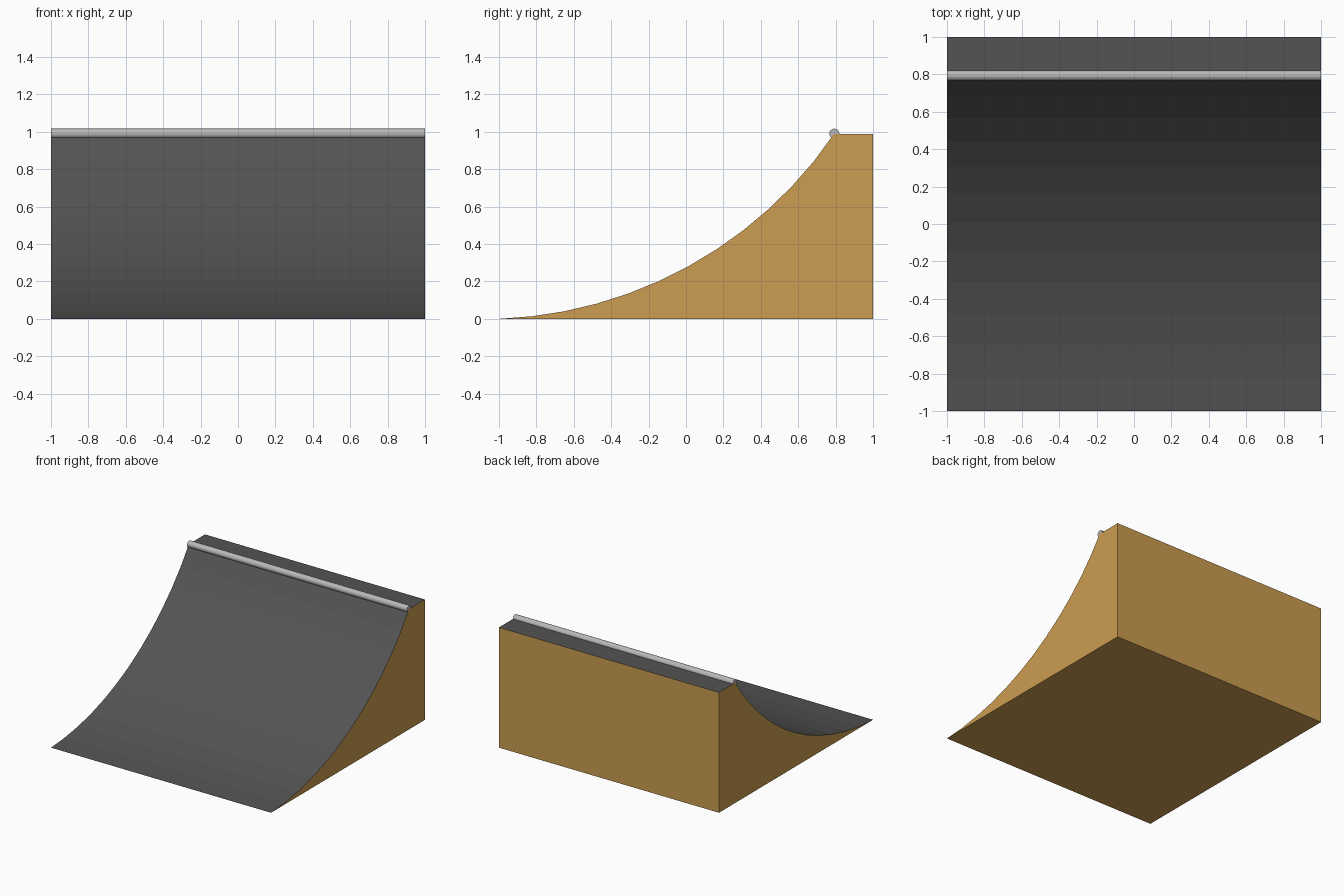
import bpy, bmesh, math

cube = bpy.data.objects.get("Cube")
if cube:
    bpy.data.objects.remove(cube, do_unlink=True)


def material(name, rgb):
    mat = bpy.data.materials.new(name)
    mat.use_nodes = True
    mat.diffuse_color = (*rgb, 1)
    mat.node_tree.nodes["Principled BSDF"].inputs["Base Color"].default_value = (*rgb, 1)
    return mat


wood = material("plywood", (0.6, 0.34, 0.082))
surface = material("dark_riding_surface", (0.088, 0.088, 0.088))
steel = material("steel", (0.48, 0.48, 0.48))

# Side profile: arc from the front edge up to the deck, then the deck and back
RADIUS, STEPS = 2.2756, 12
START, END = math.radians(2.15), math.radians(55.5)
LIP_Y, DECK_Z = 0.79, 0.988
y0 = -1 - RADIUS * math.sin(START)
z0 = RADIUS * math.cos(START)
profile = []
for i in range(STEPS):
    a = START + (END - START) * i / STEPS
    profile.append((y0 + RADIUS * math.sin(a), z0 - RADIUS * math.cos(a)))
profile += [(LIP_Y, DECK_Z), (1, DECK_Z), (1, 0)]

# Ramp body: profile extruded across the width
bm = bmesh.new()
face = bm.faces.new([bm.verts.new((-1, y, z)) for y, z in profile])
ext = bmesh.ops.extrude_face_region(bm, geom=[face])
bmesh.ops.translate(bm, vec=(2, 0, 0),
                    verts=[g for g in ext["geom"] if isinstance(g, bmesh.types.BMVert)])
bmesh.ops.recalc_face_normals(bm, faces=bm.faces)
for f in bm.faces:
    # Upward faces carry the riding surface, the rest is bare plywood
    f.material_index = 1 if f.normal.z > 0.1 else 0
mesh = bpy.data.meshes.new("ramp_body")
bm.to_mesh(mesh)
bm.free()
mesh.materials.append(wood)
mesh.materials.append(surface)
bpy.context.collection.objects.link(bpy.data.objects.new("ramp_body", mesh))

# Steel coping pipe along the lip
bpy.ops.mesh.primitive_cylinder_add(vertices=16, radius=0.027, depth=2,
                                    location=(0, LIP_Y + 0.003, DECK_Z + 0.002),
                                    rotation=(0, math.pi / 2, 0))
pipe = bpy.context.object
pipe.name = "coping_pipe"
pipe.data.materials.append(steel)
bpy.ops.object.shade_smooth_by_angle(angle=math.radians(40))
